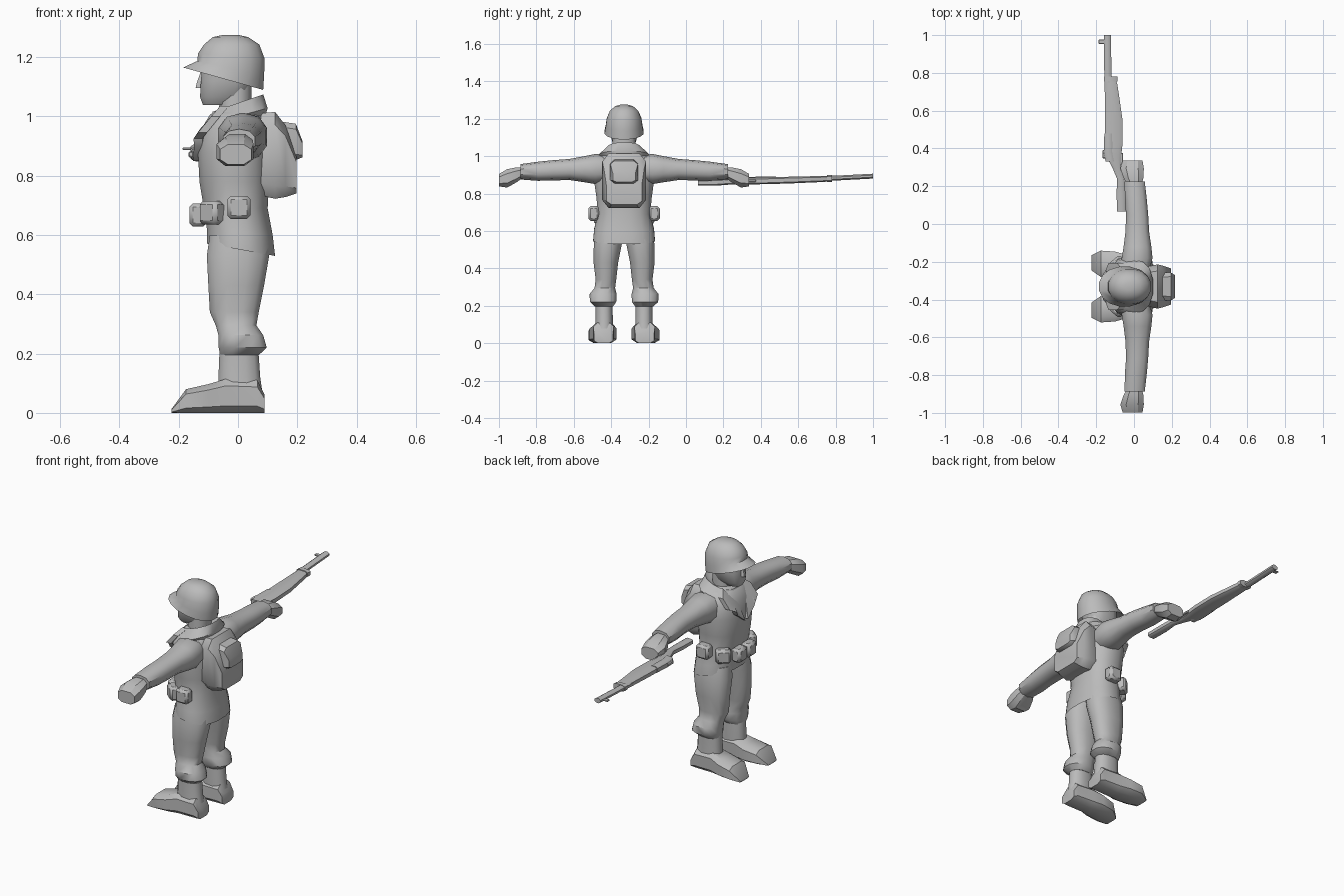
import bpy, bmesh, math
from mathutils import Vector, Matrix

CY = -0.331  # the figure's mid plane in y
grey = bpy.data.materials.new("plain grey")
grey.diffuse_color = (0.5, 0.5, 0.5, 1)


def finish(name, bm, angle=40):
    bmesh.ops.recalc_face_normals(bm, faces=bm.faces)
    me = bpy.data.meshes.new(name)
    bm.to_mesh(me)
    bm.free()
    me.materials.append(grey)
    me.shade_smooth()
    me.set_sharp_from_angle(angle=math.radians(angle))
    ob = bpy.data.objects.new(name, me)
    bpy.context.collection.objects.link(ob)
    return ob


def loft(name, axis, rings, n=12, p=0.85, side=1, cy=CY, angle=40):
    """Rings are (a0, a1, b0, b1, t, slope) ranges across the axis; p < 1 is boxier."""
    def power(v):
        return math.copysign(abs(v) ** p, v)
    unit = [(power(math.cos((i + .5) * math.tau / n)), power(math.sin((i + .5) * math.tau / n)))
            for i in range(n)]
    ma, mb = max(u[0] for u in unit), max(u[1] for u in unit)
    bm = bmesh.new()
    loops = []
    for a0, a1, b0, b1, t, *slope in rings:
        k = slope[0] if slope else 0
        loop = []
        for u, v in unit:
            da = u / ma * (a1 - a0) / 2
            a, b, c = (a0 + a1) / 2 + da, (b0 + b1) / 2 + v / mb * (b1 - b0) / 2, t + k * da
            x, y, z = {'z': (a, b, c), 'y': (a, c, b), 'x': (c, a, b)}[axis]
            loop.append(bm.verts.new((x, cy + side * y, z)))
        loops.append(loop)
    for l0, l1 in zip(loops, loops[1:]):
        for i in range(n):
            j = (i + 1) % n
            bm.faces.new((l0[i], l0[j], l1[j], l1[i]))
    bm.faces.new(loops[0])
    bm.faces.new(loops[-1])
    return finish(name, bm, angle)


def sym(rings):
    """Rings (x0, x1, half_width, z, slope) centred on the mid plane."""
    return [(x0, x1, -h, h, *rest) for x0, x1, h, *rest in rings]


def box(name, centre, size, rot=None, bevel=0.012):
    bm = bmesh.new()
    bmesh.ops.create_cube(bm, size=1)
    bmesh.ops.scale(bm, vec=size, verts=bm.verts)
    bmesh.ops.bevel(bm, geom=bm.edges[:], offset=bevel, segments=1, affect='EDGES')
    bmesh.ops.transform(bm, matrix=Matrix.Translation(centre) @ (rot or Matrix()), verts=bm.verts)
    return finish(name, bm)


# Coat, neck, head
loft("coat", 'z', sym([
    (-.08, .08, .13, .60), (-.105, .125, .165, .55, -.18), (-.105, .117, .16, .61, -.1),
    (-.115, .10, .14, .69), (-.13, .105, .148, .78), (-.135, .105, .162, .88),
    (-.122, .10, .155, .96), (-.095, .09, .13, 1.005), (-.06, .06, .08, 1.03)]), n=16)
loft("neck", 'z', sym([(-.065, .045, .062, .98), (-.06, .045, .06, 1.14)]))
loft("head", 'z', sym([
    (-.118, -.01, .038, 1.038), (-.128, .03, .06, 1.065), (-.125, .05, .074, 1.12),
    (-.12, .06, .08, 1.18)]), p=.7)
loft("nose", 'z', sym([(-.143, -.11, .016, 1.095), (-.14, -.11, .013, 1.11),
                       (-.126, -.11, .008, 1.15)]), n=6)

# Helmet with sloping brim and a recessed underside
loft("helmet", 'z', sym([
    (-.12, .07, .086, 1.155, -.24), (-.185, .085, .105, 1.127, -.28),
    (-.137, .088, .098, 1.162, -.22), (-.135, .09, .092, 1.203, -.08),
    (-.115, .072, .076, 1.242), (-.085, .035, .048, 1.267), (-.05, 0, .02, 1.275)]),
    n=16, p=.95)

# Turned collar and lapels
loft("collar", 'z', sym([
    (-.10, .09, .12, .975, .2), (-.105, .10, .142, 1.0, .27), (-.085, .085, .088, 1.045, .34),
    (-.065, .065, .066, 1.03, .3)]), n=14)
for s, label in ((-1, "right"), (1, "left")):
    bm = bmesh.new()
    outline = [(-.06, .085, 1.035), (-.09, .125, 1.0), (-.135, .125, .945), (-.15, .085, .925),
               (-.148, .075, .90), (-.152, .012, .85), (-.12, .035, .96)]
    layers = [[bm.verts.new((x + d, CY + s * u, z)) for x, u, z in outline] for d in (0, .03)]
    hubs = [bm.verts.new((-.13 + d, CY + s * .075, .955)) for d in (0, .03)]
    for i in range(len(outline)):
        j = (i + 1) % len(outline)
        for hub, l in zip(hubs, layers):
            bm.faces.new((hub, l[i], l[j]))
        bm.faces.new((layers[0][i], layers[0][j], layers[1][j], layers[1][i]))
    finish(label + " lapel", bm)

# Limbs, mirrored
for s, label in ((-1, "right"), (1, "left")):
    loft(label + " sleeve", 'y', [
        (-.07, .08, .86, 1.0, .08), (-.065, .098, .85, 1.012, .15), (-.055, .092, .86, 1.0, .21),
        (-.045, .08, .872, .985, .29), (-.042, .075, .87, .978, .38),
        (-.048, .068, .868, .97, .46), (-.05, .057, .875, .957, .555)], side=s, n=10)
    loft(label + " hand", 'y', [
        (-.035, .04, .885, .94, .54), (-.055, .05, .86, .94, .575), (-.072, .052, .832, .93, .625),
        (-.06, .045, .838, .905, .668)], side=s, n=8, p=.75, angle=30)
    loft(label + " trouser leg", 'z', [
        (-.095, .10, 0, .15, .60), (-.105, .105, .012, .162, .53), (-.10, .088, .032, .163, .43),
        (-.095, .07, .042, .152, .34), (-.075, .062, .048, .158, .295),
        (-.066, .085, .04, .185, .262), (-.065, .097, .042, .182, .22),
        (-.06, .07, .06, .155, .195)], side=s)
    loft(label + " gaiter", 'z', [
        (-.062, .068, .062, .152, .22), (-.066, .075, .06, .152, .12),
        (-.066, .082, .06, .155, .07)], side=s)
    loft(label + " boot", 'x', [
        (.06, .16, 0, .06, .09), (.055, .165, 0, .11, .065), (.05, .168, 0, .115, -.04),
        (.04, .185, 0, .097, -.10), (.05, .19, 0, .08, -.175), (.085, .165, 0, .012, -.225)],
        side=s, n=8, p=.6)

    # Three belt pouches wrapping from the front to the hip
    for i, (x, u, z, turn) in enumerate(
            ((-.135, .042, .667, 0), (-.088, .122, .675, 50), (.003, .162, .693, 90))):
        rot = Matrix.Rotation(math.radians(-s * turn), 4, 'Z')
        box(f"{label} belt pouch {i + 1}", (x, CY + s * u, z), (.058, .078, .078), rot)

# Backpack with outer pocket
loft("backpack", 'x', [
    (-.105, .105, .735, 1.01, .07), (-.117, .117, .722, 1.015, .125),
    (-.108, .108, .728, .97, .16), (-.095, .095, .74, .865, .197)], n=8, p=.4)
loft("backpack pocket", 'x', [
    (-.072, .072, .86, .985, .13), (-.074, .074, .853, .975, .195),
    (-.06, .06, .862, .915, .218)], n=8, p=.4)

# Rifle lying on its side in the left hand
def rifle(name, rings, p=.6):
    return loft(name, 'y', rings, n=8, p=p, cy=0)

rifle("rifle stock", [
    (-.09, -.043, .842, .872, .065), (-.092, -.045, .842, .876, .16),
    (-.09, -.052, .848, .88, .24), (-.115, -.07, .85, .882, .30),
    (-.148, -.068, .849, .886, .36), (-.152, -.06, .85, .886, .43),
    (-.154, -.062, .854, .89, .56), (-.154, -.088, .862, .894, .74),
    (-.152, -.10, .866, .894, .77)])
rifle("rifle barrel", [
    (-.156, -.118, .864, .892, .70), (-.158, -.12, .872, .898, .85),
    (-.16, -.122, .88, .906, 1.0)], p=1)
rifle("rifle receiver", [
    (-.15, -.10, .848, .888, .33), (-.16, -.11, .85, .89, .38), (-.157, -.11, .853, .89, .48)])
rifle("barrel band", [(-.16, -.088, .862, .898, .755), (-.16, -.088, .862, .898, .78)])
box("rifle bolt", (-.157, .37, .872), (.02, .045, .02), bevel=.004)
box("front sight", (-.171, .965, .891), (.032, .022, .008), bevel=.002)
box("trigger guard", (-.072, .345, .868), (.03, .06, .012), bevel=.003)
